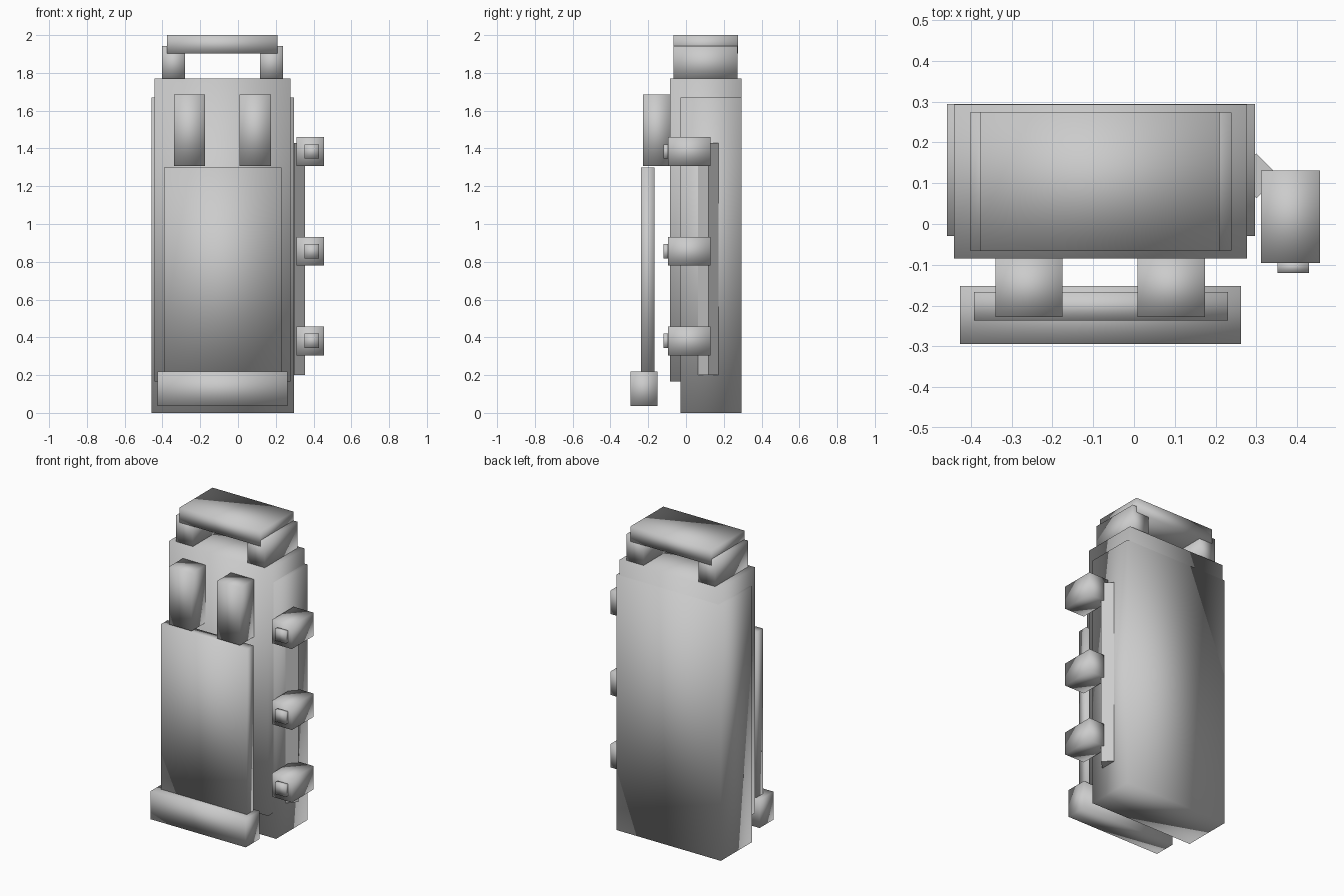
import bpy
from math import pi

if "Cube" in bpy.data.objects:
    bpy.data.objects.remove(bpy.data.objects["Cube"])


def prism(name, x, y, z, smooth=True):
    """Box spanning the given (min, max) ranges on each axis."""
    bpy.ops.mesh.primitive_cube_add(size=1)
    ob = bpy.context.object
    ob.name = name
    spans = (x, y, z)
    ob.location = [(a + b) / 2 for a, b in spans]
    ob.scale = [b - a for a, b in spans]
    bpy.ops.object.transform_apply(location=False, rotation=False, scale=True)
    if smooth:
        bpy.ops.object.shade_smooth()
    return ob


# Main housing: wide rear shell and taller front casing
prism("rear_shell", (-0.458, 0.297), (-0.03, 0.294), (0, 1.67))
prism("front_casing", (-0.441, 0.277), (-0.085, 0.293), (0.165, 1.77))

# Carry handle on top: two posts and a crossbar
for side, x in (("left", (-0.402, -0.281)), ("right", (0.116, 0.239))):
    prism(f"handle_post_{side}", x, (-0.065, 0.273), (1.765, 1.942))
prism("handle_bar", (-0.376, 0.21), (-0.066, 0.274), (1.902, 2.0))

# Front brackets, raised panel and bottom bumper
for side, x in (("left", (-0.339, -0.175)), ("right", (0.009, 0.174))):
    prism(f"front_bracket_{side}", x, (-0.228, -0.084), (1.308, 1.685))
prism("front_panel", (-0.392, 0.23), (-0.237, -0.167), (0.2, 1.298))
prism("bottom_bumper", (-0.426, 0.262), (-0.294, -0.152), (0.036, 0.22))

# Diamond-section rail half sunk into the right side
bpy.ops.mesh.primitive_cylinder_add(vertices=4, radius=0.055, depth=1.23,
                                    location=(0.3, 0.118, 0.815))
bpy.context.object.name = "side_rail"

# Three side latches, each with a small button on the front
for i, z in enumerate((0.381, 0.855, 1.384), 1):
    prism(f"side_latch_{i}", (0.311, 0.456), (-0.095, 0.131), (z - 0.076, z + 0.076))
    prism(f"latch_button_{i}", (0.352, 0.429), (-0.12, -0.09), (z - 0.038, z + 0.038))
